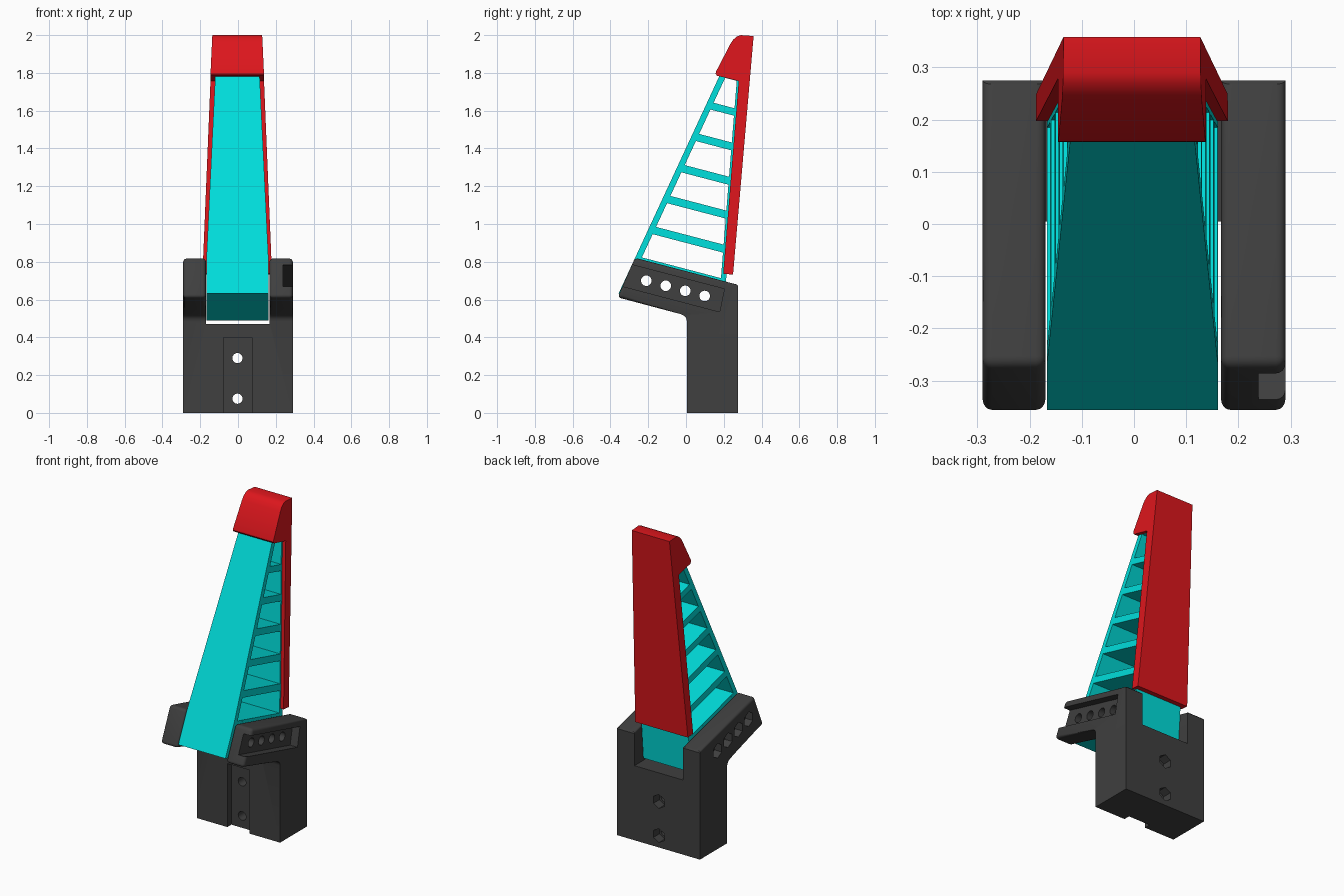
import bpy, bmesh, math
from mathutils import Matrix, Vector

if "Cube" in bpy.data.objects:
    bpy.data.objects.remove(bpy.data.objects["Cube"])

SLOPE = 0.262          # ribs and arms fall towards the back by this slope


def make_object(name, bm, color=None):
    bmesh.ops.recalc_face_normals(bm, faces=bm.faces[:])
    mesh = bpy.data.meshes.new(name)
    bm.to_mesh(mesh)
    bm.free()
    ob = bpy.data.objects.new(name, mesh)
    bpy.context.collection.objects.link(ob)
    if color:
        mat = bpy.data.materials.new(name + "_color")
        mat.diffuse_color = (*color, 1)
        mat.use_nodes = True
        mat.node_tree.nodes["Principled BSDF"].inputs["Base Color"].default_value = mat.diffuse_color
        mesh.materials.append(mat)
    return ob


def prism(bm, pts, width, mid=0.0):
    """Extrude a (y, z) profile along x; width(y, z) gives the half width."""
    sides = []
    for s in (-1, 1):
        sides.append([bm.verts.new((mid + s * width(y, z), y, z)) for y, z in pts])
        bm.faces.new(sides[-1])
    n = len(pts)
    for i in range(n):
        j = (i + 1) % n
        bm.faces.new((sides[0][i], sides[0][j], sides[1][j], sides[1][i]))


def rod(bm, axis, a, length, r, sides):
    """Cylinder starting at point a and running along an axis."""
    d = Vector((1, 0, 0)) if axis == 'x' else Vector((0, 1, 0))
    rot = d.to_track_quat('Z', 'Y').to_matrix().to_4x4()
    m = Matrix.Translation(Vector(a) + d * length / 2) @ rot
    bmesh.ops.create_cone(bm, cap_ends=True, segments=sides, radius1=r,
                          radius2=r, depth=length, matrix=m)


def box(bm, x0, x1, y0, y1, z0, z1):
    prism(bm, [(y0, z0), (y1, z0), (y1, z1), (y0, z1)],
          lambda y, z: (x1 - x0) / 2, (x0 + x1) / 2)


def cut(ob, bm):
    cutter = make_object("cutter", bm)
    cutter.hide_render = True
    mod = ob.modifiers.new("cut", 'BOOLEAN')
    mod.operation = 'DIFFERENCE'
    mod.solver = 'EXACT'
    mod.object = cutter
    bpy.context.view_layer.objects.active = ob
    bpy.ops.object.modifier_apply(modifier=mod.name)
    bpy.data.objects.remove(cutter)


def smooth(ob):
    bpy.ops.object.select_all(action='DESELECT')
    ob.select_set(True)
    bpy.context.view_layer.objects.active = ob
    bpy.ops.object.shade_smooth_by_angle(angle=math.radians(29))


def on_line(a, d):
    """Point where the line y = a[0] + a[1] z meets the sloped level d."""
    y = (a[0] + a[1] * d) / (1 + SLOPE * a[1])
    return (y, d - SLOPE * y)


def band(left, right, d0, d1):
    return [on_line(left, d0), on_line(right, d0), on_line(right, d1), on_line(left, d1)]


FRONT_OUT, FRONT_IN = (-0.650, 0.4636), (-0.615, 0.4636)
BACK_IN, BACK_OUT = (0.128, 0.08), (0.156, 0.08)
HOLES = [(-0.21, 0.70), (-0.107, 0.673), (-0.004, 0.646), (0.099, 0.619)]

# Mount: post with two forward arms, split by a slot
bm = bmesh.new()
prism(bm, [(0.005, 0), (0.275, 0), (0.275, 0.672), (0.268, 0.68), (-0.27, 0.821),
           (-0.362, 0.612), (-0.025, 0.522), (-0.008, 0.513), (0.002, 0.5), (0.005, 0.485)],
      lambda y, z: 0.29)
mount = make_object("mount", bm, (0.05, 0.05, 0.05))
bm = bmesh.new()
box(bm, -0.17, 0.167, -1, 1, 0.47, 1)
cut(mount, bm)

# Rounded arm edges
bm = bmesh.new()
bm.from_mesh(mount.data)
edges = [e for e in bm.edges if min(v.co.y for v in e.verts) < -0.2
         and e.calc_face_angle(0) > 0.3]
bmesh.ops.bevel(bm, geom=edges, offset=0.018, segments=4, profile=0.5, affect='EDGES')
bm.to_mesh(mount.data)
bm.free()

# Front channel, and the open recess on the outside of the right arm
bm = bmesh.new()
box(bm, -0.078, 0.075, -0.1, 0.045, -0.1, 0.40)
cut(mount, bm)
bm = bmesh.new()
prism(bm, [(-0.385, 0.683), (0.178, 0.535), (0.203, 0.656), (-0.335, 0.797)],
      lambda y, z: 0.05, 0.289)
cut(mount, bm)

# Bolt holes and hexagonal nut pockets
bm = bmesh.new()
for z in (0.29, 0.075):
    rod(bm, 'y', (-0.003, -0.2, z), 0.7, 0.027, 24)
for y, z in HOLES:
    rod(bm, 'x', (-0.5, y, z), 1, 0.028, 24)
cut(mount, bm)
bm = bmesh.new()
for z in (0.29, 0.075):
    rod(bm, 'y', (-0.003, 0.215, z), 0.2, 0.044, 6)
for y, z in HOLES:
    rod(bm, 'x', (-0.4, y, z), 0.16, 0.046, 6)
cut(mount, bm)
smooth(mount)

# Finger root held between the arms
bm = bmesh.new()
prism(bm, band(FRONT_OUT, BACK_OUT, 0.54, 0.752), lambda y, z: 0.164, -0.003)
root = make_object("finger_root", bm, (0.0, 0.72, 0.70))
bm = bmesh.new()
for y, z in HOLES:
    rod(bm, 'x', (-0.5, y, z), 1, 0.028, 24)
cut(root, bm)
smooth(root)

# Tapered ribbed finger
bm = bmesh.new()
prism(bm, band(FRONT_OUT, BACK_OUT, 0.75, 1.87),
      lambda y, z: 0.164 - 0.043 * (z + SLOPE * y - 0.75), -0.003)
finger = make_object("ribbed_finger", bm, (0.0, 0.72, 0.70))
bm = bmesh.new()
for d0, d1 in [(0.762, 0.90), (0.943, 1.084), (1.127, 1.267),
               (1.31, 1.453), (1.495, 1.64), (1.68, 1.828)]:
    prism(bm, band(FRONT_IN, BACK_IN, d0, d1), lambda y, z: 0.5)
cut(finger, bm)

# Back plate with hooked fingertip
bm = bmesh.new()
prism(bm, [(0.197, 0.737), (0.249, 0.732), (0.358, 1.995), (0.29, 2.0), (0.27, 1.993),
           (0.25, 1.976), (0.236, 1.955), (0.158, 1.805), (0.157, 1.795),
           (0.164, 1.785), (0.279, 1.757)],
      lambda y, z: 0.184 - 0.0405 * (z + SLOPE * y - 0.787), -0.004)
tip = make_object("back_plate_and_tip", bm, (0.72, 0.008, 0.012))
smooth(tip)
